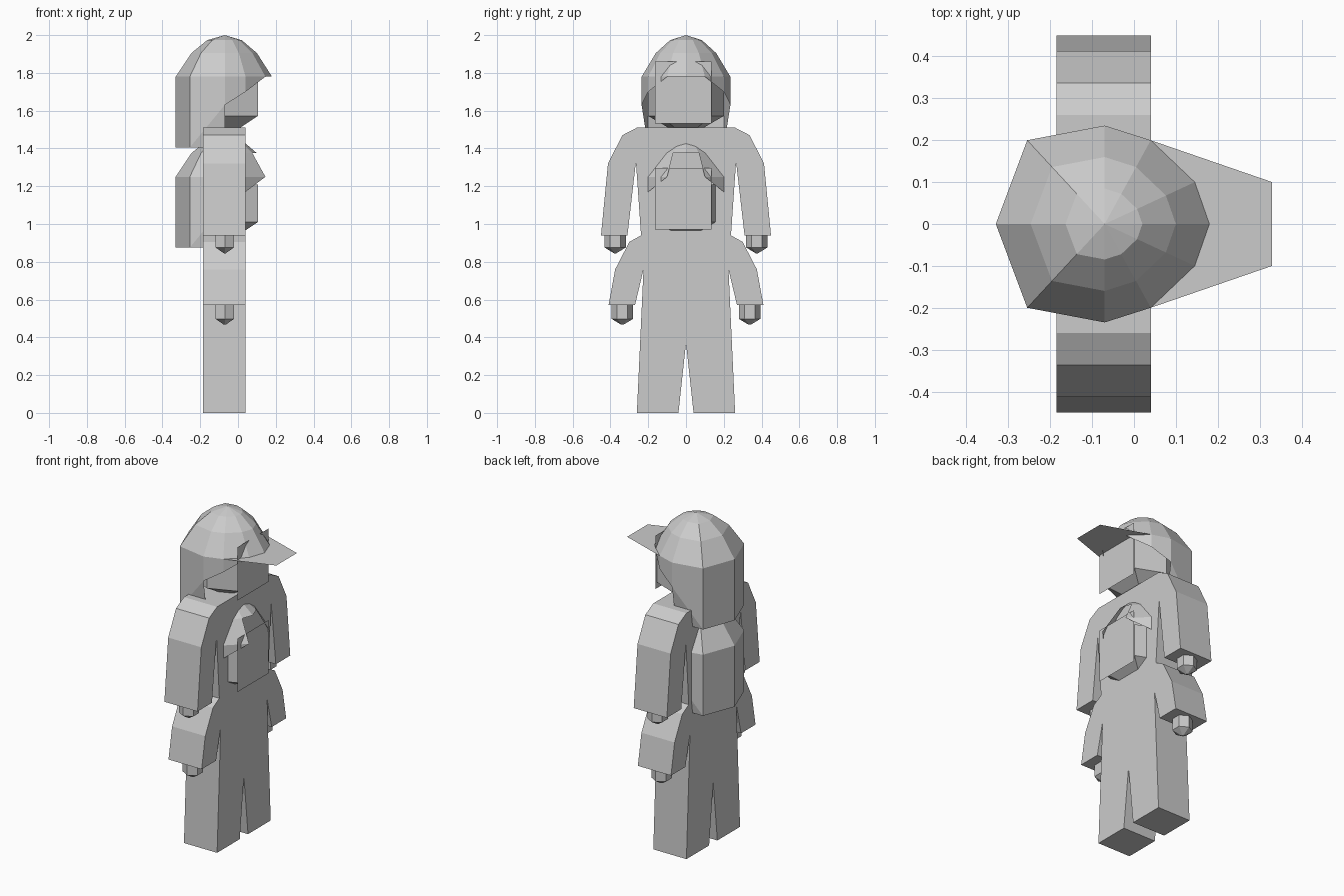
import bpy, bmesh, math

if "Cube" in bpy.data.objects:
    bpy.data.objects.remove(bpy.data.objects["Cube"])

CX = -0.07  # centre line of the heads and hands


def make(name, verts, faces):
    bm = bmesh.new()
    vs = [bm.verts.new(v) for v in verts]
    for f in faces:
        bm.faces.new([vs[i] for i in f])
    bmesh.ops.remove_doubles(bm, verts=bm.verts, dist=1e-5)
    bmesh.ops.recalc_face_normals(bm, faces=bm.faces)
    me = bpy.data.meshes.new(name)
    bm.to_mesh(me)
    bm.free()
    ob = bpy.data.objects.new(name, me)
    bpy.context.collection.objects.link(ob)
    return ob


def loft(rings, close=True):
    """Vertices and faces for stacked closed rings, optionally capped."""
    n = len(rings[0])
    verts = [v for r in rings for v in r]
    faces = [(k * n + i, k * n + (i + 1) % n, (k + 1) * n + (i + 1) % n, (k + 1) * n + i)
             for k in range(len(rings) - 1) for i in range(n)]
    if close:
        faces += [tuple(range(n)), tuple(range((len(rings) - 1) * n, len(rings) * n))]
    return verts, faces


# Body: half outline in y/z, mirrored and extruded along x
half = [(0, 0.37), (0.04, 0), (0.26, 0), (0.225, 0.76), (0.27, 0.57), (0.41, 0.57),
        (0.375, 0.76), (0.30, 0.905), (0.238, 0.94), (0.265, 1.33), (0.31, 0.94),
        (0.45, 0.94), (0.413, 1.32), (0.337, 1.47), (0.26, 1.51)]
outline = half + [(-y, z) for y, z in reversed(half[1:])]
make("body", *loft([[(x, y, z) for y, z in outline] for x in (-0.185, 0.04)]))


# Hands: hexagonal fists with tapered tips
def hand(name, y, top):
    rings = []
    for r, z in ((0.057, top + 0.02), (0.057, top - 0.067), (0.006, top - 0.098)):
        rings.append([(CX + r * math.sin(math.radians(60 * i)),
                       y + r * math.cos(math.radians(60 * i)), z) for i in range(6)])
    make(name, *loft(rings))


for side, s in (("left", 1), ("right", -1)):
    hand("upper_hand_" + side, s * 0.375, 0.943)
    hand("lower_hand_" + side, s * 0.337, 0.565)

# Hair rim, starting at the front tip and running round
right_rim = [(0.18, 0), (0.145, 0.1), (0.04, 0.2), (CX, 0.235), (-0.255, 0.2), (-0.33, 0)]
rim = right_rim + [(x, -y) for x, y in reversed(right_rim[1:-1])]
N = len(rim)


def hair(name, z0, tip):
    """Faceted dome with a curtain that is long behind and short in front."""
    verts = []
    for s, h in ((1, 0), (0.68, 0.125), (0.36, 0.193)):
        verts += [(CX + (x - CX) * s, y * s, z0 + h) for x, y in rim]
    verts.append((CX, 0, z0 + 0.22))
    faces = []
    for i in range(N):
        j = (i + 1) % N
        if i % 2:
            low = [(i, j, N + i), (j, N + j, N + i)]
        else:
            low = [(i, j, N + j), (i, N + j, N + i)]
        if not tip:
            low = [f for f in low if 0 not in f]
        faces += low
        faces += [(N + i, N + j, 2 * N + j), (N + i, 2 * N + j, 2 * N + i),
                  (2 * N + i, 2 * N + j, 3 * N)]
    # curtain on each side
    for s in (1, -1):
        b = len(verts)
        verts += [(0.145, s * 0.1, z0), (0.04, s * 0.2, z0), (CX, s * 0.235, z0),
                  (-0.255, s * 0.2, z0), (-0.33, 0, z0),
                  (0.04, s * 0.2, z0 - 0.08), (CX, s * 0.235, z0 - 0.15),
                  (CX, s * 0.2, z0 - 0.375), (-0.255, s * 0.2, z0 - 0.375),
                  (-0.33, 0, z0 - 0.375)]
        for f in ((0, 1, 5), (1, 2, 6, 5), (2, 3, 8, 6), (6, 8, 7), (3, 4, 9, 8)):
            faces.append(tuple(b + i for i in f))
    make(name, verts, faces)


def head(name, z):
    """Head block with a sloping chin; z is the jaw height."""
    sec = [(0.105, 0.13), (CX, 0.2), (-0.24, 0.13)]
    sec += [(x, -y) for x, y in reversed(sec)]
    rings = [[(CX + (x - CX) * s, y * s, zz) for x, y in sec]
             for s, zz in ((0.4, z - 0.07), (1, z), (1, z + 0.2))]
    make(name, *loft(rings))
    # flat face panel in front of the head
    make(name + "_face_panel",
         [(0.112, y, zz) for y, zz in ((-0.165, z - 0.04), (0.135, z - 0.04),
                                       (0.135, z + 0.287), (-0.165, z + 0.287))],
         [(0, 1, 2, 3)])


hair("upper_hair", 1.78, True)
hair("lower_hair", 1.25, False)
head("upper_head", 1.572)
head("lower_head", 1.01)

# Cap brim: flat sheet
make("brim", [(0.04, -0.2, 1.78), (0.33, -0.1, 1.78), (0.33, 0.1, 1.78), (0.04, 0.2, 1.78)],
     [(0, 1, 2, 3)])
